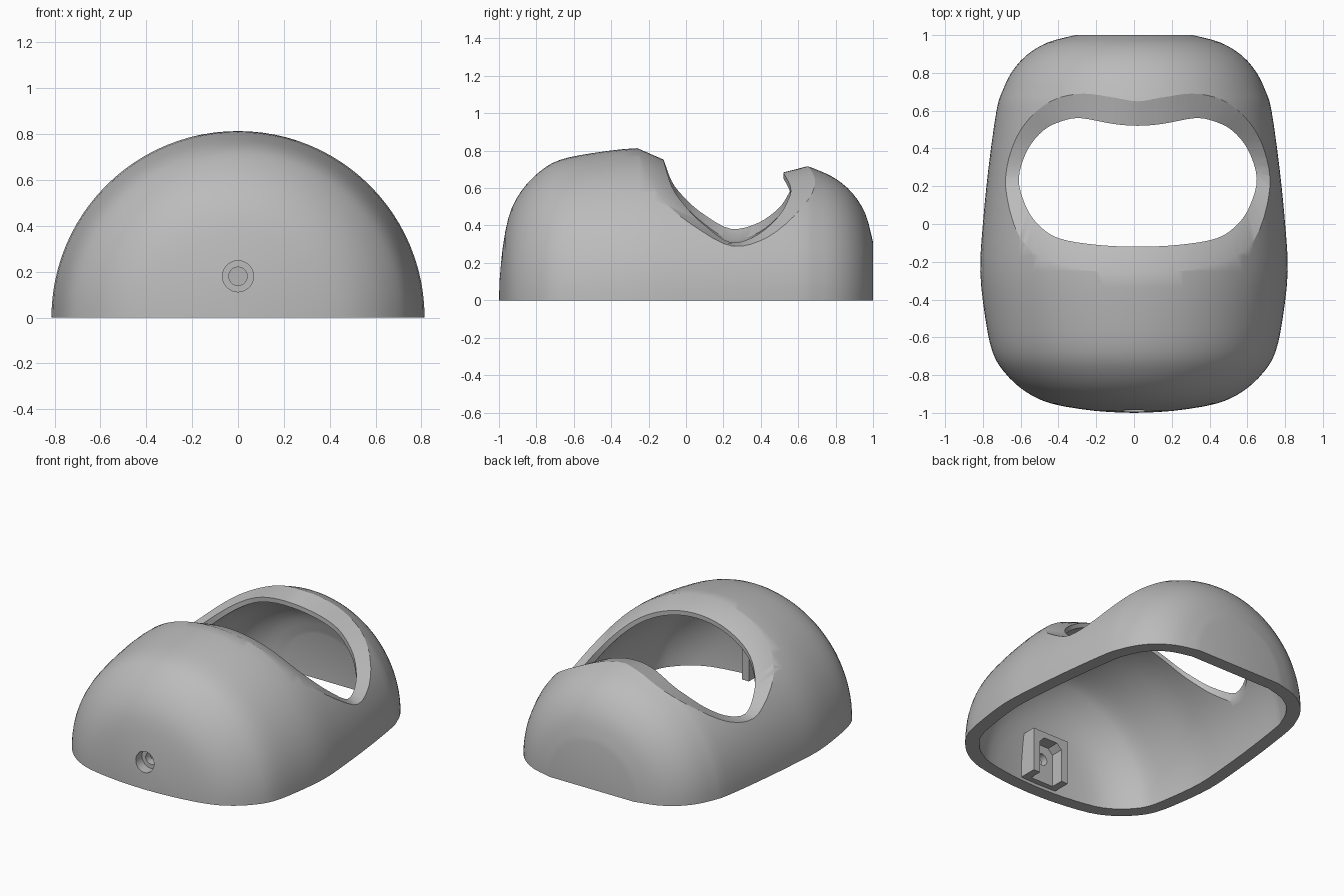
import bpy, bmesh, math
from mathutils import Vector, Matrix

if "Cube" in bpy.data.objects:
    bpy.data.objects.remove(bpy.data.objects["Cube"])

WALL = 0.086
BEVEL = 0.057    # depth of the flared part of the window edge
CENTRE_X = 0.02  # the window sits slightly off centre


def spline(points, steps, closed=False):
    """Smooth curve through points of any dimension."""
    pts = [Vector(p) for p in points]
    n, out = len(pts), []
    for i in range(n if closed else n - 1):
        idx = [i - 1, i, i + 1, i + 2]
        idx = [k % n if closed else min(max(k, 0), n - 1) for k in idx]
        a, b, c, d = (pts[k] for k in idx)
        for s in range(steps):
            t = s / steps
            out.append(0.5 * (2 * b + (c - a) * t + (2 * a - 5 * b + 4 * c - d) * t ** 2
                              + (3 * b - a - 3 * c + d) * t ** 3))
    return out if closed else out + [pts[-1]]


def make(name, bm):
    bmesh.ops.recalc_face_normals(bm, faces=bm.faces)
    mesh = bpy.data.meshes.new(name)
    bm.to_mesh(mesh)
    bm.free()
    obj = bpy.data.objects.new(name, mesh)
    bpy.context.collection.objects.link(obj)
    return obj


def prism(name, outline, y0, y1):
    """Extrude an (x, z) outline along y."""
    bm = bmesh.new()
    face = bm.faces.new([bm.verts.new((x, y0, z)) for x, z in outline])
    ext = bmesh.ops.extrude_face_region(bm, geom=[face])
    moved = [v for v in ext["geom"] if isinstance(v, bmesh.types.BMVert)]
    bmesh.ops.translate(bm, verts=moved, vec=(0, y1 - y0, 0))
    return make(name, bm)


def circle(r, z, n=32):
    return [(r * math.cos(math.tau * i / n), z + r * math.sin(math.tau * i / n)) for i in range(n)]


# Body profile as (y, radius) pairs around the long axis
outer = spline([(-1, 0), (-.99, .2), (-.95, .44), (-.88, .585), (-.78, .69), (-.675, .75),
                (-.5, .787), (-.25, .814), (0, .8), (.3, .77), (.6, .728), (.7, .698),
                (.8, .65), (.89, .573), (.96, .46), (1, .31)], 3)
outer.append(Vector((1, 0)))
inner = []
for i, p in enumerate(outer):
    if p.y == 0:
        inner.append(Vector((p.x - math.copysign(WALL, p.x), 0)))
        continue
    tangent = (outer[i + 1] - outer[i - 1]).normalized()
    inner.append(p + WALL * Vector((tangent.y, -tangent.x)))


def radius(y):
    for a, b in zip(outer, outer[1:]):
        if a.x <= y < b.x:
            return a.y + (b.y - a.y) * (y - a.x) / (b.x - a.x)
    return 0


# Hollow half-round shell: closed wall section spun through a half turn
bm = bmesh.new()
section = [bm.verts.new((r, y, 0)) for y, r in outer + inner[::-1]]
SEGMENTS = 48
rings = [section]
for k in range(1, SEGMENTS + 1):
    turn = Matrix.Rotation(-math.pi * k / SEGMENTS, 3, "Y")
    rings.append([bm.verts.new(turn @ v.co) for v in section])
half = len(outer)
for a, b in zip(rings, rings[1:]):
    for i in range(len(section) - 1):
        if i != half - 1:
            bm.faces.new((a[i], a[i + 1], b[i + 1], b[i]))
bm.faces.new(rings[0])
bm.faces.new(rings[-1])
bmesh.ops.remove_doubles(bm, verts=bm.verts, dist=1e-5)
bmesh.ops.dissolve_degenerate(bm, edges=bm.edges, dist=1e-5)
shell = make("shell", bm)

# Window outline: outer edge (x, y) then inner edge (x, y), one half
half_window = [(0, -.26, 0, -.12), (.22, -.25, .22, -.11), (.42, -.21, .42, -.075),
               (.55, -.15, .53, 0), (.645, -.03, .595, .1), (.7, .2, .63, .24),
               (.67, .39, .585, .39), (.59, .54, .5, .495), (.46, .65, .4, .545),
               (.3, .69, .3, .56), (.13, .67, .13, .53), (0, .65, 0, .52)]
mirrored = [(-a, b, -c, d) for a, b, c, d in half_window[-2:0:-1]]
loops = [[], [], [], [], []]
for ox, oy, ix, iy in spline(half_window + mirrored, 4, closed=True):
    ox, ix = ox + CENTRE_X, ix + CENTRE_X
    o = Vector((ox, oy, math.sqrt(max(radius(oy) ** 2 - ox ** 2, 0))))
    i = Vector((ix, iy, math.sqrt(max((radius(iy) - BEVEL) ** 2 - ix ** 2, 0))))
    flare = o + (o - i) * .4
    far = Vector((flare.x * 1.4, flare.y, flare.z * 1.4))
    for loop, p in zip(loops, (far, flare, o, i, i - Vector((0, 0, .2)))):
        loop.append(p)

# Flared window cutter, straight below the bevel, with a cone on each end
bm = bmesh.new()
vloops = [[bm.verts.new(p) for p in loop] for loop in loops]
count = len(vloops[0])
for a, b in zip(vloops, vloops[1:]):
    for k in range(count):
        m = (k + 1) % count
        bm.faces.new((a[k], a[m], b[m], b[k]))
for loop, tip in ((vloops[0], (0, .22, 2.2)), (vloops[-1], (CENTRE_X, .22, .08))):
    apex = bm.verts.new(tip)
    for k in range(count):
        bm.faces.new((loop[k], loop[(k + 1) % count], apex))
window_cutter = make("window_cutter", bm)

# Nut housing inside the front wall, its slot, and the stepped screw hole
housing = prism("housing", [(-.135, .02), (.135, .02), (.135, .315), (-.135, .315)], -.945, -.79)
slot = prism("slot_cutter", [(-.085, -.05), (.085, -.05), (.085, .24), (.05, .275),
                             (-.05, .275), (-.085, .24)], -.875, -.7)
bore = prism("bore_cutter", circle(.04, .18), -1.1, -.8)
counterbore = prism("counterbore_cutter", circle(.068, .18), -1.1, -.925)

for tool, operation in ((housing, "UNION"), (window_cutter, "DIFFERENCE"), (slot, "DIFFERENCE"),
                        (bore, "DIFFERENCE"), (counterbore, "DIFFERENCE")):
    tool.hide_render = True
    mod = shell.modifiers.new(tool.name, "BOOLEAN")
    mod.operation, mod.solver, mod.object = operation, "EXACT", tool

# Bake the cuts and drop the tools
graph = bpy.context.evaluated_depsgraph_get()
baked = bpy.data.meshes.new_from_object(shell.evaluated_get(graph))
shell.modifiers.clear()
shell.data = baked
for tool in (housing, window_cutter, slot, bore, counterbore):
    bpy.data.objects.remove(tool)

# Single grey plastic
grey = bpy.data.materials.new("grey_plastic")
grey.use_nodes = True
colour = (.5, .5, .5, 1)
grey.diffuse_color = colour
grey.node_tree.nodes["Principled BSDF"].inputs["Base Color"].default_value = colour
shell.data.materials.clear()
shell.data.materials.append(grey)

bpy.ops.object.select_all(action="DESELECT")
shell.select_set(True)
bpy.context.view_layer.objects.active = shell
bpy.ops.object.shade_smooth_by_angle(angle=math.radians(30))
